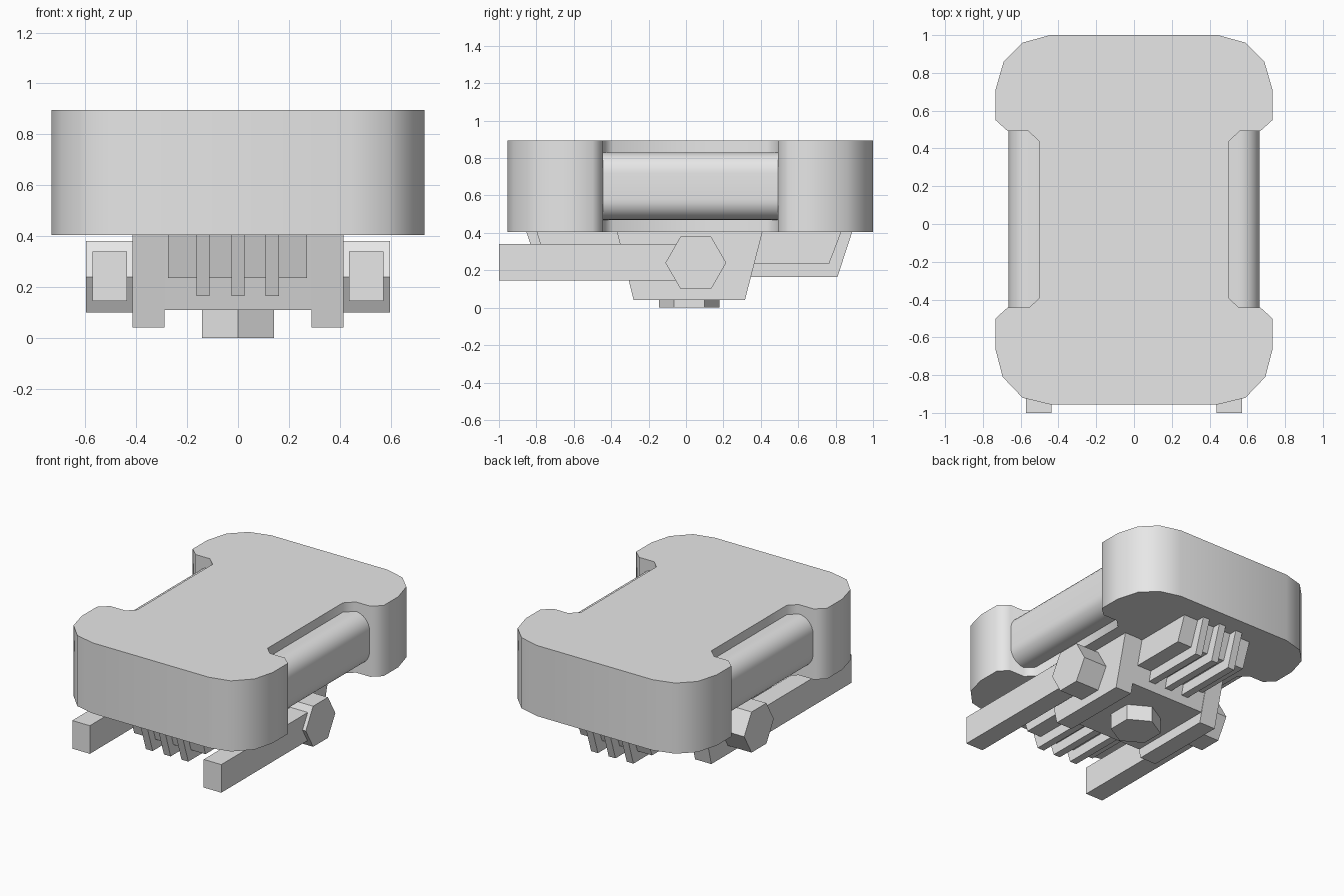
import bpy, bmesh, math

if "Cube" in bpy.data.objects:
    bpy.data.objects.remove(bpy.data.objects["Cube"])

grey = bpy.data.materials.new("light_grey")
grey.diffuse_color = (0.8, 0.8, 0.8, 1)
grey.use_nodes = True
grey.node_tree.nodes["Principled BSDF"].inputs["Base Color"].default_value = grey.diffuse_color


def prism(name, profile, axis, lo, hi, smooth=None):
    """Extrude a closed 2D profile along an axis: x uses (y,z), y uses (x,z), z uses (x,y)."""
    def place(p, t):
        return {"x": (t, p[0], p[1]), "y": (p[0], t, p[1]), "z": (p[0], p[1], t)}[axis]
    bm = bmesh.new()
    a = [bm.verts.new(place(p, lo)) for p in profile]
    b = [bm.verts.new(place(p, hi)) for p in profile]
    n = len(profile)
    bm.faces.new(a)
    bm.faces.new(b)
    for i in range(n):
        j = (i + 1) % n
        bm.faces.new((a[i], a[j], b[j], b[i]))
    bmesh.ops.recalc_face_normals(bm, faces=bm.faces)
    mesh = bpy.data.meshes.new(name)
    bm.to_mesh(mesh)
    bm.free()
    mesh.materials.append(grey)
    ob = bpy.data.objects.new(name, mesh)
    bpy.context.collection.objects.link(ob)
    if smooth:
        bpy.ops.object.select_all(action="DESELECT")
        bpy.context.view_layer.objects.active = ob
        ob.select_set(True)
        bpy.ops.object.shade_smooth_by_angle(angle=math.radians(smooth))
    return ob


def hexagon(cx, cy, r):
    return [(cx + r * math.cos(k * math.pi / 3), cy + r * math.sin(k * math.pi / 3))
            for k in range(6)]


def hexagon_y(cx, cy, r):
    return [(x, y) for y, x in hexagon(cy, cx, r)]


# Main body with waisted sides
half = [(0.445, 1.0), (0.59, 0.96), (0.69, 0.86), (0.733, 0.71), (0.733, 0.55),
        (0.67, 0.493), (0.56, 0.493), (0.50, 0.435), (0.50, -0.39), (0.555, -0.443),
        (0.67, -0.443), (0.733, -0.50), (0.733, -0.665), (0.695, -0.81),
        (0.59, -0.92), (0.445, -0.955)]
prism("body", half + [(-x, y) for x, y in reversed(half)], "z", 0.405, 0.895, 50)

# Undercarriage centre block and cooling block
prism("centre_block", [(-0.365, 0.41), (0.405, 0.41), (0.33, 0.11), (-0.295, 0.11)],
      "x", -0.3, 0.3)
prism("fin_block", [(-0.80, 0.41), (0.832, 0.41), (0.765, 0.235), (-0.745, 0.235)],
      "x", -0.275, 0.272)

# Three long fins
for x in (-0.138, 0, 0.135):
    prism("fin", [(-0.855, 0.41), (0.89, 0.41), (0.81, 0.165), (-0.775, 0.165)],
          "x", x - 0.026, x + 0.026)

# Bottom bolt
prism("bottom_bolt", hexagon_y(0, 0.0175, 0.1625), "z", 0, 0.12)

# Paired parts on the left and right
for s, side in ((-1, "left"), (1, "right")):
    def span(a, b):
        return sorted((s * a, s * b))
    # Rounded side roll: flat inside, soft outer corners
    arc = [(0.555 + 0.11 * math.sin(t), 0.72 + 0.11 * math.cos(t))
           for t in (k * math.pi / 16 for k in range(9))]
    roll = [(0.48, 0.83)] + arc + [(x, 1.3 - z) for x, z in reversed(arc)] + [(0.48, 0.47)]
    prism(side + "_roll", [(s * x, z) for x, z in roll], "y", -0.45, 0.495, 40)
    prism(side + "_bracket", [(-0.37, 0.41), (0.41, 0.41), (0.315, 0.04), (-0.28, 0.04)],
          "x", *span(0.29, 0.415))
    prism(side + "_bolt", hexagon(0.0525, 0.24, 0.1625), "x", *span(0.41, 0.597))
    prism(side + "_arm", [(-1.0, 0.145), (0.05, 0.145), (0.05, 0.34), (-1.0, 0.34)],
          "x", *span(0.437, 0.572))
